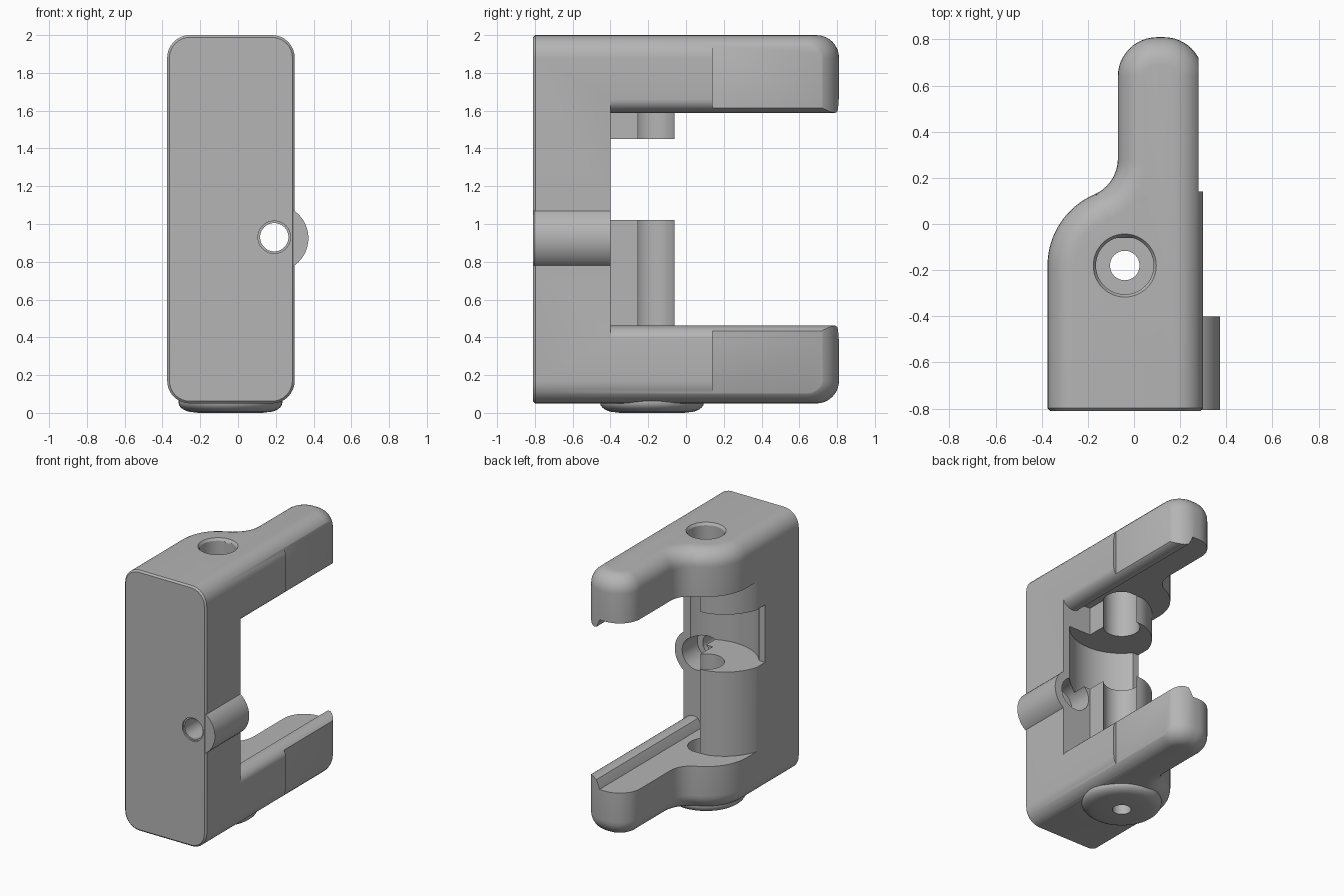
import bpy, bmesh
from math import sin, cos, pi, radians

if "Cube" in bpy.data.objects:
    bpy.data.objects.remove(bpy.data.objects["Cube"])

grey = bpy.data.materials.new("plain grey")
grey.use_nodes = True
grey.diffuse_color = (0.46, 0.46, 0.46, 1)
grey.node_tree.nodes["Principled BSDF"].inputs["Base Color"].default_value = (0.46, 0.46, 0.46, 1)

AX, AY = -0.04, -0.18          # vertical pivot axis
FRONT, BACK = -0.81, -0.40     # spine faces
MID = 1.025                    # mirror height of the two arms


def arc(cx, cy, r, a0, a1, n=12, ry=None):
    ry = r if ry is None else ry
    steps = [radians(a0 + (a1 - a0) * i / n) for i in range(n + 1)]
    return [(cx + r * cos(a), cy + ry * sin(a)) for a in steps]


def circle(cx, cy, r, n=48):
    return arc(cx, cy, r, 0, 360, n)[:-1]


def finish(name, bm):
    bmesh.ops.recalc_face_normals(bm, faces=bm.faces)
    mesh = bpy.data.meshes.new(name)
    bm.to_mesh(mesh)
    bm.free()
    mesh.materials.append(grey)
    obj = bpy.data.objects.new(name, mesh)
    bpy.context.collection.objects.link(obj)
    return obj


def prism_mesh(pts, lo, hi, axis="z"):
    bm = bmesh.new()
    place = (lambda a, b, h: (a, b, h)) if axis == "z" else (lambda a, b, h: (a, h, b))
    low = [bm.verts.new(place(a, b, lo)) for a, b in pts]
    top = [bm.verts.new(place(a, b, hi)) for a, b in pts]
    bm.faces.new(low)
    bm.faces.new(top)
    for i in range(len(pts)):
        j = (i + 1) % len(pts)
        bm.faces.new((low[i], low[j], top[j], top[i]))
    bmesh.ops.recalc_face_normals(bm, faces=bm.faces)
    return bm


def prism(name, pts, lo, hi, axis="z"):
    return finish(name, prism_mesh(pts, lo, hi, axis))


def lathe(name, profile, n=48):
    """Closed solid turned about the pivot axis from (radius, z) points."""
    bm = bmesh.new()
    rings = [[bm.verts.new((x, y, z)) for x, y in circle(AX, AY, r, n)] for r, z in profile]
    for a, b in zip(rings, rings[1:]):
        for i in range(n):
            j = (i + 1) % n
            bm.faces.new((a[i], a[j], b[j], b[i]))
    bm.faces.new(rings[0])
    bm.faces.new(rings[-1])
    return finish(name, bm)


def box(x0, x1, y0, y1):
    return [(x0, y0), (x1, y0), (x1, y1), (x0, y1)]


def combine(target, tool, operation):
    mod = target.modifiers.new(operation, "BOOLEAN")
    mod.operation, mod.solver, mod.object = operation, "EXACT", tool
    bpy.context.view_layer.objects.active = target
    bpy.ops.object.modifier_apply(modifier=mod.name)
    bpy.data.objects.remove(tool)


# Outer block: spine, hub and finger in one plan outline
outline = [(0.30, FRONT)]
outline += arc(0.13, 0.64, 0.17, 0, 90)
outline += arc(0.10, 0.64, 0.17, 90, 180)
outline += arc(-0.24, 0.284, 0.17, 0, -66.7)
outline += arc(AX, AY, 0.335, 113.3, 180, 16)
outline += [(-0.375, FRONT)]
bm = prism_mesh(outline, 0.05, 2.0)


def at_front(edge):
    return all(v.co.y < FRONT + 0.001 for v in edge.verts)


rim = [e for e in bm.edges
       if abs(e.verts[0].co.z - e.verts[1].co.z) < 0.001 and not at_front(e)]
bmesh.ops.bevel(bm, geom=rim, offset=0.12, segments=8, profile=0.5, affect="EDGES")
front_rim = [e for e in bm.edges if at_front(e) and
             any(abs(f.normal.y) < 0.9 for f in e.link_faces)]
bmesh.ops.bevel(bm, geom=front_rim, offset=0.012, segments=1, affect="EDGES")
body = finish("clamp_body", bm)

# Boss along the side of the spine
combine(body, prism("side_boss", circle(0.195, 0.925, 0.178), FRONT + 0.004, BACK, "y"), "UNION")

# Round foot under the hub
foot = [(0.17, 0.0)] + [(0.19 + 0.085 * sin(t * pi / 12), 0.055 - 0.052 * cos(t * pi / 12))
                        for t in range(7)] + [(0.275, 0.1)]
combine(body, lathe("foot", foot), "UNION")

# Gap between the arms, leaving a rounded rail along each inner edge
low_rail = [(-1, 0.39), (0.15, 0.39), (0.162, 0.42), (0.18, 0.453)]
low_rail += arc(0.21, 0.39, 0.09, 90, 0, 8, 0.072) + [(1, 0.39)]
gap = prism("gap", low_rail + [(x, 2 * MID - z) for x, z in reversed(low_rail)], BACK, 1, "y")

# Half-round posts stay standing inside the gap
post = [(x, min(y, -0.06)) for x, y in arc(AX, BACK, 0.35, 180, 90, 16)]
post += [(AX, AY), (0.06, AY), (0.06, -0.5), (-0.39, -0.5)]
for lo, hi in ((0.2, 1.02), (1.45, 1.9)):
    combine(gap, prism("post", post, lo, hi), "DIFFERENCE")
combine(body, gap, "DIFFERENCE")

# Round pocket in the spine between the posts
combine(body, prism("pocket", circle(AX, AY, 0.36, 64), 1.02, 1.45), "DIFFERENCE")

# Pivot bore with a flat side, top countersink and small through hole
flat_bore = [(x, min(y, -0.06)) for x, y in circle(AX, AY, 0.125)]
combine(body, prism("bore", flat_bore, 0.2, 2.1), "DIFFERENCE")
combine(body, lathe("countersink", [(0.10, 1.945), (0.15, 2.02)]), "DIFFERENCE")
combine(body, prism("pin_hole", circle(AX, AY, 0.064), -0.1, 0.3), "DIFFERENCE")

# Screw hole through the boss, chamfered in front and widened behind
for r, lo, hi in ((0.075, -1, 0), (0.086, -1, FRONT + 0.012), (0.12, -0.58, -0.3)):
    combine(body, prism("screw_hole", circle(0.192, 0.93, r), lo, hi, "y"), "DIFFERENCE")

# Shallow flat on the side of both arms
combine(body, prism("side_flat", box(0.28, 0.6, 0.14, 1), -0.1, 2.1), "DIFFERENCE")

# Smooth shading with crisp edges
for o in bpy.context.selected_objects:
    o.select_set(False)
body.select_set(True)
bpy.context.view_layer.objects.active = body
bpy.ops.object.shade_smooth_by_angle(angle=radians(30))
